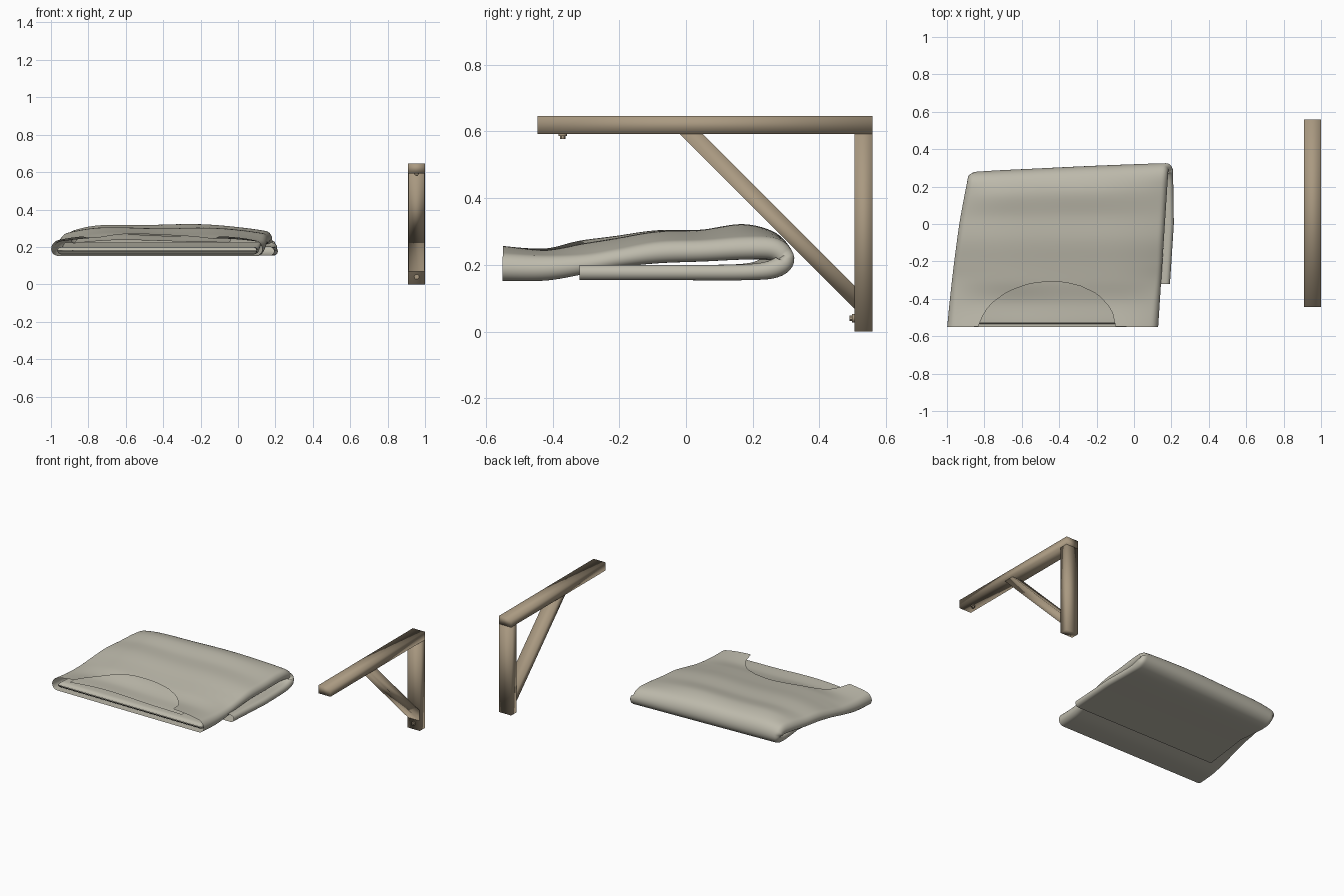
import bpy, bmesh, math
from mathutils import Vector, Matrix

old = bpy.data.objects.get("Cube")
if old:
    bpy.data.objects.remove(old, do_unlink=True)


def material(name, color):
    mat = bpy.data.materials.new(name)
    mat.use_nodes = True
    mat.diffuse_color = (*color, 1)
    shader = next(n for n in mat.node_tree.nodes if n.type == 'BSDF_PRINCIPLED')
    shader.inputs["Base Color"].default_value = (*color, 1)
    shader.inputs["Roughness"].default_value = 0.9
    return mat


wood = material("warm wood", (0.40, 0.32, 0.22))
cloth = material("pale grey cloth", (0.51, 0.49, 0.41))


def finish(name, bm, mat, smooth_angle):
    mesh = bpy.data.meshes.new(name)
    bm.to_mesh(mesh)
    bm.free()
    mesh.materials.append(mat)
    obj = bpy.data.objects.new(name, mesh)
    bpy.context.collection.objects.link(obj)
    bpy.ops.object.select_all(action='DESELECT')
    obj.select_set(True)
    bpy.context.view_layer.objects.active = obj
    bpy.ops.object.shade_smooth_by_angle(angle=math.radians(smooth_angle))


# ---------- wooden bracket: side profiles extruded across x ----------
def bar(name, profile, x0, x1):
    bm = bmesh.new()
    face = bm.faces.new([bm.verts.new((x0, y, z)) for y, z in profile])
    extruded = bmesh.ops.extrude_face_region(bm, geom=[face])["geom"]
    moved = [v for v in extruded if isinstance(v, bmesh.types.BMVert)]
    bmesh.ops.translate(bm, verts=moved, vec=(x1 - x0, 0, 0))
    bmesh.ops.recalc_face_normals(bm, faces=bm.faces)
    finish(name, bm, wood, 120)


def rectangle(y0, y1, z0, z1):
    return [(y0, z0), (y1, z0), (y1, z1), (y0, z1)]


bar("bracket_top_beam", rectangle(-0.445, 0.56, 0.593, 0.647), 0.91, 1)
bar("bracket_post", rectangle(0.505, 0.56, 0, 0.593), 0.91, 1)
bar("bracket_brace", [(-0.02, 0.593), (0.05, 0.593), (0.505, 0.138), (0.505, 0.068)],
    0.912, 0.998)


# Bolt heads: a washer and a smaller hexagonal nut
def bolt(name, location, direction):
    bm = bmesh.new()
    turn = Vector(direction).to_track_quat('Z', 'Y').to_matrix().to_4x4()
    for radius, height, sides in ((0.013, 0.008, 16), (0.008, 0.024, 6)):
        bmesh.ops.create_cone(bm, cap_ends=True, segments=sides, radius1=radius,
                              radius2=radius, depth=height,
                              matrix=Matrix.Translation(location) @ turn)
    finish(name, bm, wood, 30)


bolt("beam_bolt", (0.955, -0.37, 0.59), (0, 0, -1))
bolt("post_bolt", (0.955, 0.502, 0.04), (0, -1, 0))


# ---------- folded cloth: a flattened sleeve swept along a fold path ----------
def spline(stations, u):
    """Catmull-Rom through stations of (y, z, half thickness, bulge)."""
    last = len(stations) - 1
    i = min(int(u * last), last - 1)
    t = u * last - i
    a, b, c, d = (Vector(stations[min(max(i + k, 0), last)]) for k in (-1, 0, 1, 2))
    return 0.5 * (2 * b + (c - a) * t + (2 * a - 5 * b + 4 * c - d) * t ** 2
                  + (3 * b - a - 3 * c + d) * t ** 3)


def sleeve_point(stations, u, s, side, inset=0):
    y, z, half, bulge = spline(stations, u)
    step = 0.002
    tangent = spline(stations, min(u + step, 1)) - spline(stations, max(u - step, 0))
    ty, tz = Vector((tangent[0], tangent[1])).normalized()
    # Lower layer sits a little further towards +x
    low = max(0, min(1, (0.25 - z) / 0.05)) if ty > -0.5 else 0
    back = max(y, 0)
    left = -0.934 + 0.145 * y + 0.05 * y * y + inset + low * (0.09 - 0.25 * back)
    right = 0.165 + 0.065 * y - inset + low * (0.048 - 0.08 * back)
    x = left + (right - left) * s
    edge = min(x - left, right - x) / max(half, 0.001)
    rounding = math.sqrt(max(0, 1 - (1 - min(edge, 1)) ** 2))
    offset = side * half * rounding
    if side > 0:
        hump = (1 - abs(2 * s - 1) ** 4) * (1.1 - 0.3 * s)
        ripple = 1 + 0.1 * math.sin(11 * s + 5 * y)
        offset += bulge * hump * ripple
    y += tz * offset
    # Rear fold runs slightly askew
    return Vector((x, y + 0.14 * max(y, 0) * (x - 0.16), z - ty * offset))


COLUMNS, ROWS = 64, 80


def neckline(x):
    """How far back the curved front opening reaches at x."""
    across = (x + 0.455) / 0.36
    return -0.56 + 0.26 * math.sqrt(1 - across ** 2) if abs(across) < 1 else None


def neck_limit(stations, x):
    edge = neckline(x)
    if edge is None:
        return 1
    return next((1 - k / 400 for k in range(400)
                 if spline(stations, 1 - k / 400)[0] >= edge), 1)


def sleeve(name, stations, neck=False, inset=0):
    bm = bmesh.new()
    spacing = [(1 - math.cos(math.pi * k / COLUMNS)) / 2 for k in range(COLUMNS + 1)]
    ring = [(s, 1) for s in spacing] + [(s, -1) for s in spacing[-2:0:-1]]
    limits = [neck_limit(stations, sleeve_point(stations, 0.93, s, 1)[0])
              if neck and side > 0 else 1 for s, side in ring]
    rows = [[bm.verts.new(sleeve_point(stations, min(r / ROWS, limit), s, side, inset))
             for (s, side), limit in zip(ring, limits)] for r in range(ROWS + 1)]
    for near, far in zip(rows, rows[1:]):
        for k in range(len(ring)):
            j = (k + 1) % len(ring)
            bm.faces.new((near[k], near[j], far[j], far[k]))
    bmesh.ops.remove_doubles(bm, verts=bm.verts, dist=0.00005)
    bmesh.ops.recalc_face_normals(bm, faces=bm.faces)
    finish(name, bm, cloth, 60)


# Lower layer runs back, turns over the rear fold, upper layer returns forward
fold_path = [
    (-0.32, 0.177, 0.023, 0), (-0.05, 0.177, 0.023, 0), (0.18, 0.178, 0.024, 0),
    (0.265, 0.189, 0.028, 0), (0.295, 0.216, 0.029, 0.004), (0.264, 0.245, 0.031, 0.025),
    (0.18, 0.247, 0.031, 0.044), (0.05, 0.24, 0.03, 0.036), (-0.08, 0.235, 0.03, 0.038),
    (-0.2, 0.218, 0.025, 0.042), (-0.3, 0.2, 0.026, 0.045), (-0.42, 0.188, 0.035, 0.028),
    (-0.55, 0.189, 0.037, 0.042)]
sleeve("folded_cloth", fold_path, neck=True)

# Thin rounded layer tucked inside the front opening
inner_path = [(-0.2, 0.212, 0.012, 0), (-0.36, 0.184, 0.016, 0), (-0.48, 0.18, 0.02, 0),
              (-0.52, 0.18, 0.016, 0), (-0.535, 0.18, 0.001, 0)]
sleeve("inner_cloth_layer", inner_path, inset=0.03)

# Panel seen inside the curved opening, just below the top surface
bm = bmesh.new()
grid = []
for r in range(25):
    u = 0.8 + 0.182 * r / 24
    grid.append([])
    for k in range(41):
        p = sleeve_point(fold_path, u, 0.1 + 0.74 * k / 40, 1)
        p.z -= 0.01 + 0.02 * (r / 24) ** 3
        grid[-1].append(bm.verts.new(p))
for near, far in zip(grid, grid[1:]):
    for k in range(40):
        bm.faces.new((near[k], near[k + 1], far[k + 1], far[k]))
bmesh.ops.recalc_face_normals(bm, faces=bm.faces)
if sum(f.normal.z for f in bm.faces) < 0:
    bmesh.ops.reverse_faces(bm, faces=bm.faces)
finish("inner_neck_panel", bm, cloth, 60)
